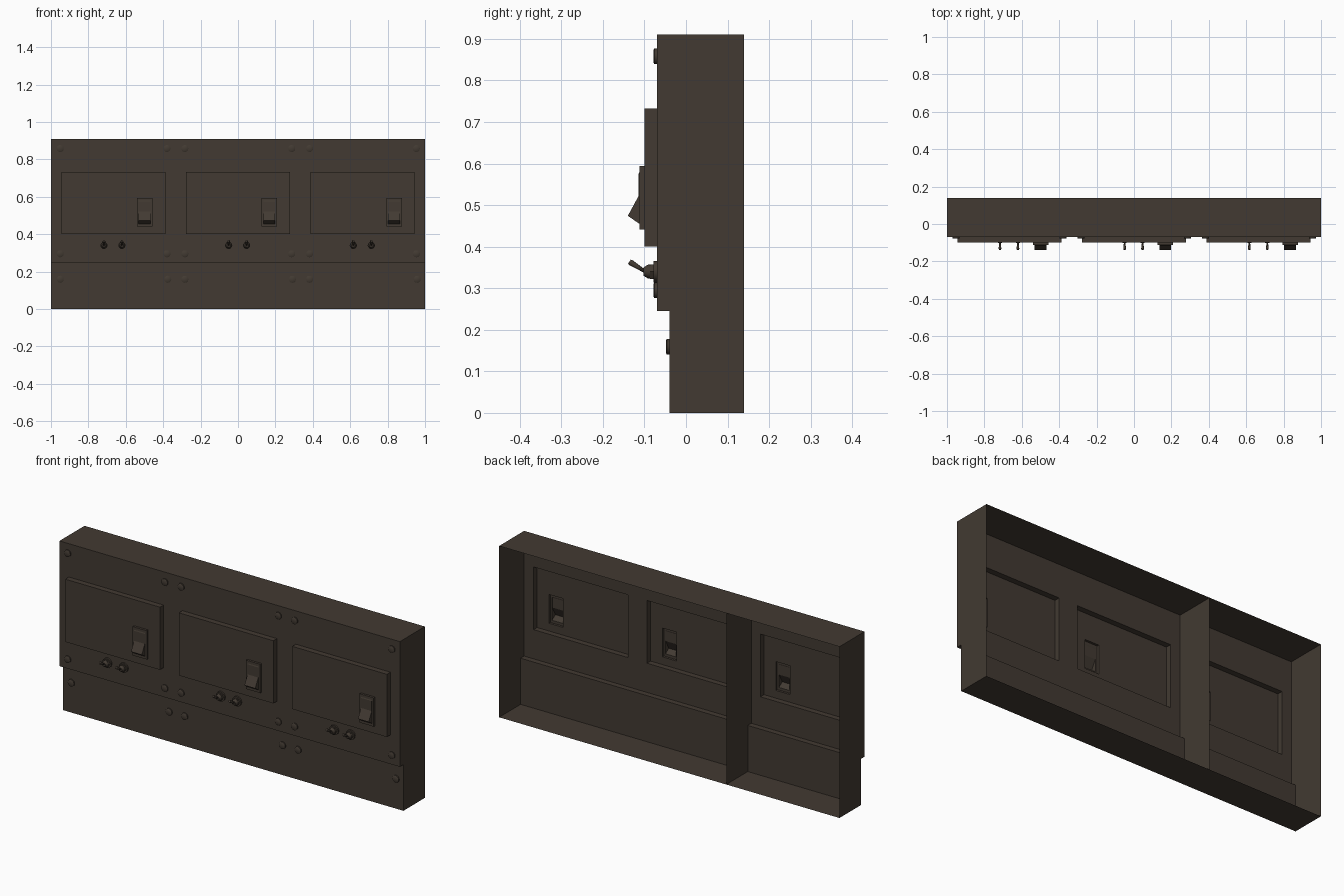
import bpy, bmesh, math
from mathutils import Matrix, Vector

if "Cube" in bpy.data.objects:
    bpy.data.objects.remove(bpy.data.objects["Cube"])

mat = bpy.data.materials.new("dark brown")
mat.diffuse_color = (0.0545, 0.0423, 0.0319, 1)
mat.use_nodes = True
mat.node_tree.nodes["Principled BSDF"].inputs["Base Color"].default_value = mat.diffuse_color

YB, YF, YL = 0.14, -0.07, -0.04      # back, front, lower front
Z1, ZT = 0.245, 0.91                 # step height, top
YP, YS = -0.10, -0.112               # raised panel, switch frame
MODULES = (-2 / 3, 0, 2 / 3)


def finish(name, bm, smooth=False):
    bmesh.ops.remove_doubles(bm, verts=bm.verts, dist=1e-5)
    me = bpy.data.meshes.new(name)
    bm.to_mesh(me)
    bm.free()
    me.materials.append(mat)
    ob = bpy.data.objects.new(name, me)
    bpy.context.collection.objects.link(ob)
    if smooth:
        bpy.context.view_layer.objects.active = ob
        ob.select_set(True)
        bpy.ops.object.shade_smooth_by_angle(angle=math.radians(35))
        ob.select_set(False)
    return ob


def face(bm, pts, out):
    """Add a face turned towards the direction out."""
    f = bm.faces.new([bm.verts.new(p) for p in pts])
    f.normal_update()
    if f.normal.dot(Vector(out)) < 0:
        f.normal_flip()


def corners(r, y):
    x0, x1, z0, z1 = r
    return [(x0, y, z0), (x1, y, z0), (x1, y, z1), (x0, y, z1)]


SIDES = [(0, 0, -1), (1, 0, 0), (0, 0, 1), (-1, 0, 0)]


def ring(bm, outer, inner, y):
    """Flat front sheet with a rectangular opening."""
    a, b = corners(outer, y), corners(inner, y)
    for i in range(4):
        j = (i + 1) % 4
        face(bm, [a[i], a[j], b[j], b[i]], (0, -1, 0))


def walls(bm, r, ya, yb):
    """Four rim walls between two depths."""
    a, b = corners(r, ya), corners(r, yb)
    for i in range(4):
        j = (i + 1) % 4
        face(bm, [a[i], a[j], b[j], b[i]], SIDES[i])


def lathe(bm, profile, n, mtx):
    """Rings of (radius, height) along local z, closed at the far end."""
    rings = []
    for r, h in profile:
        rings.append([bm.verts.new(mtx @ Vector((r * math.cos(2 * math.pi * k / n),
                                                 r * math.sin(2 * math.pi * k / n), h)))
                      for k in range(n)])
    for a, b in zip(rings, rings[1:]):
        for k in range(n):
            m = (k + 1) % n
            bm.faces.new([a[k], a[m], b[m], b[k]])
    bm.faces.new(rings[-1])


def forward(x, y, z, tilt=0):
    """Local z points to the front, tilted upwards."""
    return Matrix.Translation((x, y, z)) @ Matrix.Rotation(math.radians(90 - tilt), 4, 'X')


# open-backed housing with one inner divider
profile = [(YB, 0), (YL, 0), (YL, Z1), (YF, Z1), (YF, ZT), (YB, ZT)]
outs = [(0, 0, -1), (0, -1, 0), (0, 0, -1), None, (0, 0, 1)]
bm = bmesh.new()
for (ya, za), (yb, zb), o in zip(profile, profile[1:], outs):
    if o:
        face(bm, [(-1, ya, za), (1, ya, za), (1, yb, zb), (-1, yb, zb)], o)
for x in (-1, 1):
    face(bm, [(x, y, z) for y, z in profile], (x, 0, 0))
finish("housing", bm)
bm = bmesh.new()
face(bm, [(-0.335, y, z) for y, z in profile], (-1, 0, 0))
finish("divider", bm)

for i, cx in enumerate(MODULES):
    # front plate with hollow raised panel
    plate = (cx - 1 / 3, cx + 1 / 3, Z1, ZT)
    panel = (cx - 0.278, cx + 0.278, 0.40, 0.733)
    switch = (cx + 0.126, cx + 0.209, 0.441, 0.594)
    rock = (cx + 0.136, cx + 0.199, 0.455, 0.58)
    bm = bmesh.new()
    ring(bm, plate, panel, YF)
    walls(bm, panel, YF, YP)
    ring(bm, panel, switch, YP)
    finish(f"front_panel_{i}", bm)

    # switch frame
    bm = bmesh.new()
    walls(bm, switch, YP, YS)
    ring(bm, switch, rock, YS)
    finish(f"switch_frame_{i}", bm)

    # rocker, lower end pushed out
    prof = [(YS, 0.58), (-0.114, 0.575), (-0.114, 0.522), (-0.14, 0.474), (YS, 0.455)]
    x0, x1 = rock[:2]
    bm = bmesh.new()
    for (ya, za), (yb, zb) in zip(prof, prof[1:]):
        face(bm, [(x0, ya, za), (x1, ya, za), (x1, yb, zb), (x0, yb, zb)], (0, -1, 0))
    for x, s in ((x0, -1), (x1, 1)):
        face(bm, [(x, y, z) for y, z in prof], (s, 0, 0))
    finish(f"rocker_{i}", bm)

    # bolts on the plate and on the lower strip
    bm = bmesh.new()
    for z, y, xr in ((0.858, YF, 0.287), (0.295, YF, 0.287), (0.159, YL, 0.291)):
        for x in (-0.284, xr):
            lathe(bm, [(0.019, 0), (0.019, 0.006), (0.015, 0.0085)], 12, forward(cx + x, y, z))
    finish(f"bolts_{i}", bm, True)

    # toggle switches: washer, hex nut, tapered collar and lever
    for j, dx in enumerate((-0.05, 0.046)):
        x, z = cx + dx, 0.34
        bm = bmesh.new()
        lathe(bm, [(0.026, 0), (0.026, 0.008)], 12, forward(x, YF, z))
        lathe(bm, [(0.020, 0.008), (0.020, 0.017)], 6, forward(x, YF, z))
        lathe(bm, [(0.017, 0.015), (0.017, 0.021), (0.010, 0.032)], 12, forward(x, YF, z))
        lathe(bm, [(0.004, 0), (0.005, 0.012), (0.0075, 0.040), (0.006, 0.045)], 10,
              forward(x, -0.098, z, 32))
        finish(f"toggle_{i}_{j}", bm, True)
